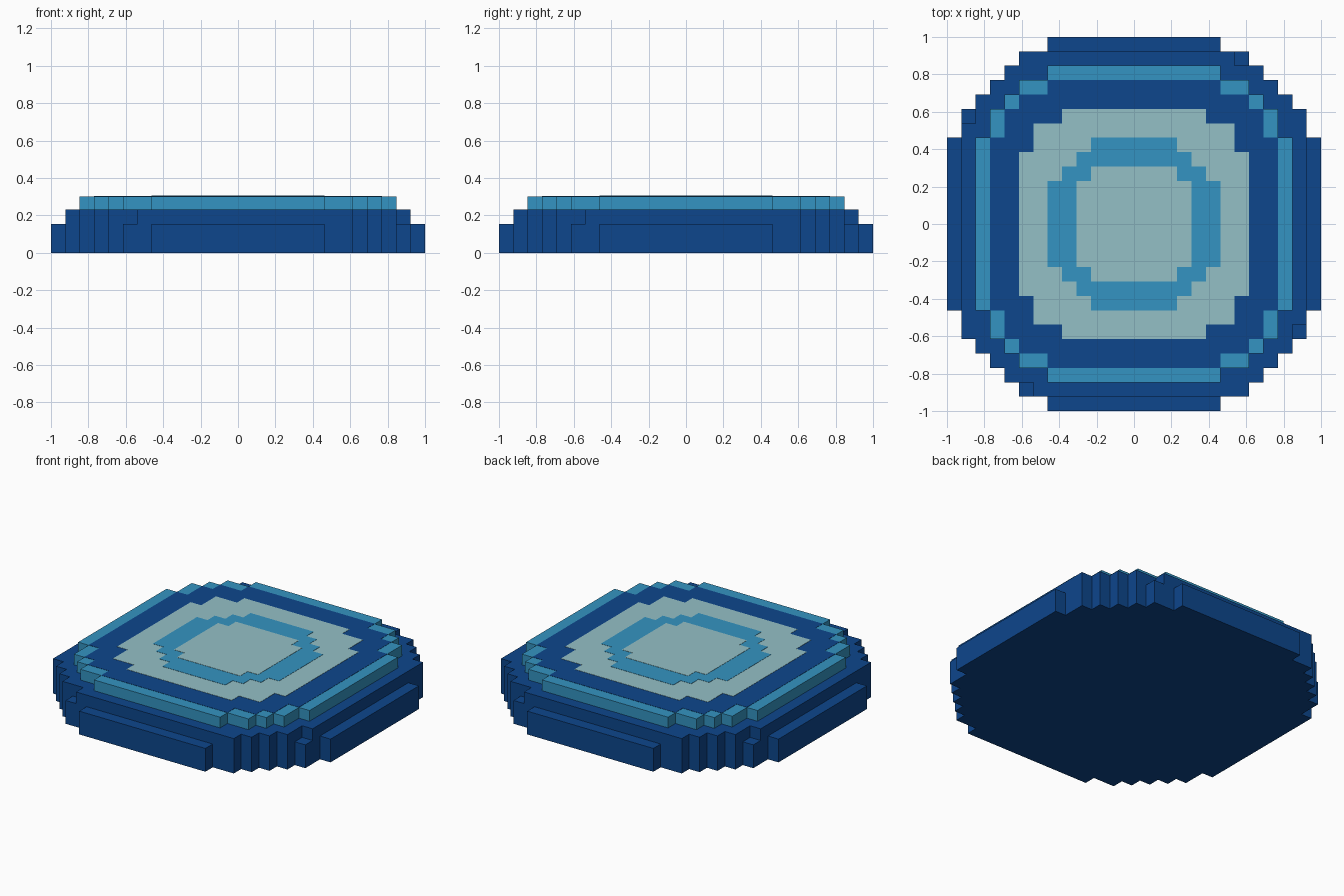
import bpy
import bmesh

if "Cube" in bpy.data.objects:
    bpy.data.objects.remove(bpy.data.objects["Cube"])

U = 2 / 26          # one grid cell
PLATE = 0.0015      # thickness of the inlaid colour plates


def material(name, rgb):
    m = bpy.data.materials.new(name)
    m.diffuse_color = (*rgb, 1)
    m.use_nodes = True
    m.node_tree.nodes["Principled BSDF"].inputs["Base Color"].default_value = m.diffuse_color
    return m


navy = material("deep_blue", (0.004, 0.061, 0.262))
sky = material("bright_blue", (0.034, 0.296, 0.539))
pale = material("pale_teal", (0.296, 0.527, 0.565))


def stepped_disc(name, corners, z0, z1, mat):
    """Prism with a stair-stepped round outline; one quarter turned four times."""
    quarter = []
    for i, (x, y) in enumerate(corners):
        quarter.append((x, y))
        if i + 1 < len(corners):
            quarter.append((corners[i + 1][0], y))   # inner corner of the step
    loop = []
    for _ in range(4):
        loop += quarter
        quarter = [(-y, x) for x, y in quarter]
    bm = bmesh.new()
    face = bm.faces.new([bm.verts.new((x * U, y * U, z0)) for x, y in loop])
    new = bmesh.ops.extrude_face_region(bm, geom=[face])["geom"]
    bmesh.ops.translate(bm, vec=(0, 0, z1 - z0),
                        verts=[g for g in new if isinstance(g, bmesh.types.BMVert)])
    bmesh.ops.recalc_face_normals(bm, faces=bm.faces)
    # concave outlines are split into clean triangles
    bmesh.ops.triangulate(bm, faces=[f for f in bm.faces if len(f.verts) > 4])
    mesh = bpy.data.meshes.new(name)
    bm.to_mesh(mesh)
    bm.free()
    mesh.materials.append(mat)
    bpy.context.collection.objects.link(bpy.data.objects.new(name, mesh))


# Three stacked tiers
stepped_disc("base_tier", [(13, 6), (12, 8), (11, 9), (10, 10), (9, 11), (8, 12), (6, 13)],
             0, 2 * U, navy)
stepped_disc("middle_tier", [(12, 8), (11, 9), (10, 10), (9, 11), (7, 12)],
             2 * U, 3 * U, navy)
top = 4 * U - 4 * PLATE
stepped_disc("top_tier", [(11, 6), (10, 8), (9, 9), (8, 10), (6, 11)],
             3 * U, top, sky)

# Coloured rings on the top, each plate a hair above the last
rings = [
    ("dark_ring", [(10, 6), (9, 8), (8, 9), (6, 10)], navy),
    ("pale_ring", [(8, 5), (7, 7), (5, 8)], pale),
    ("bright_ring", [(6, 3), (5, 4), (4, 5), (3, 6)], sky),
    ("centre_pad", [(4, 3), (3, 4)], pale),
]
for i, (name, corners, mat) in enumerate(rings):
    stepped_disc(name, corners, top + i * PLATE, top + (i + 1) * PLATE, mat)
